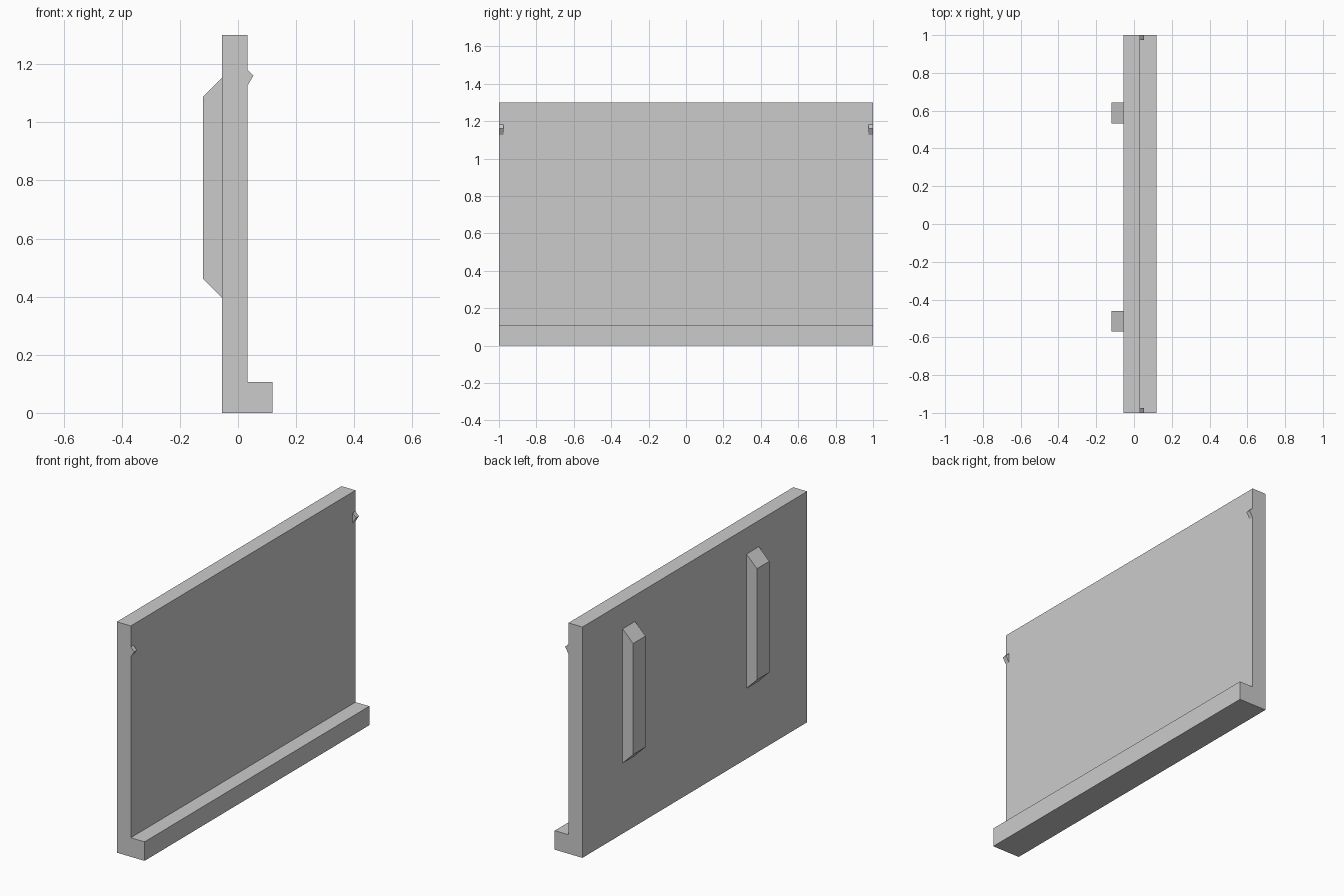
import bpy
import bmesh

cube = bpy.data.objects.get("Cube")
if cube:
    bpy.data.objects.remove(cube, do_unlink=True)

grey = bpy.data.materials.new("plain grey")
grey.use_nodes = True
colour = (0.6, 0.6, 0.6, 1)
grey.diffuse_color = colour
grey.node_tree.nodes["Principled BSDF"].inputs["Base Color"].default_value = colour


def extrude_profile(name, profile, y0, y1):
    """Extrude an (x, z) outline along y."""
    bm = bmesh.new()
    face = bm.faces.new([bm.verts.new((x, y0, z)) for x, z in profile])
    result = bmesh.ops.extrude_face_region(bm, geom=[face])
    moved = [v for v in result["geom"] if isinstance(v, bmesh.types.BMVert)]
    bmesh.ops.translate(bm, verts=moved, vec=(0, y1 - y0, 0))
    bmesh.ops.recalc_face_normals(bm, faces=bm.faces)
    mesh = bpy.data.meshes.new(name)
    bm.to_mesh(mesh)
    bm.free()
    mesh.materials.append(grey)
    obj = bpy.data.objects.new(name, mesh)
    bpy.context.collection.objects.link(obj)
    return obj


BACK, FACE, LIP = -0.055, 0.032, 0.118

# Upright panel with its bottom ledge
extrude_profile("panel_with_ledge", [
    (BACK, 0), (LIP, 0), (LIP, 0.107), (FACE, 0.107), (FACE, 1.3), (BACK, 1.3)],
    -1, 1)

# Chamfered ribs on the rear face
rib = [(BACK, 0.397), (BACK, 1.153), (-0.12, 1.088), (-0.12, 0.462)]
for name, y in (("front_rib", -0.57), ("back_rib", 0.532)):
    extrude_profile(name, rib, y, y + 0.11)

# Small snap catches at the panel ends
catch = [(FACE, 1.182), (0.053, 1.16), (FACE, 1.125)]
for name, y in (("front_catch", -1), ("back_catch", 0.975)):
    extrude_profile(name, catch, y, y + 0.025)
